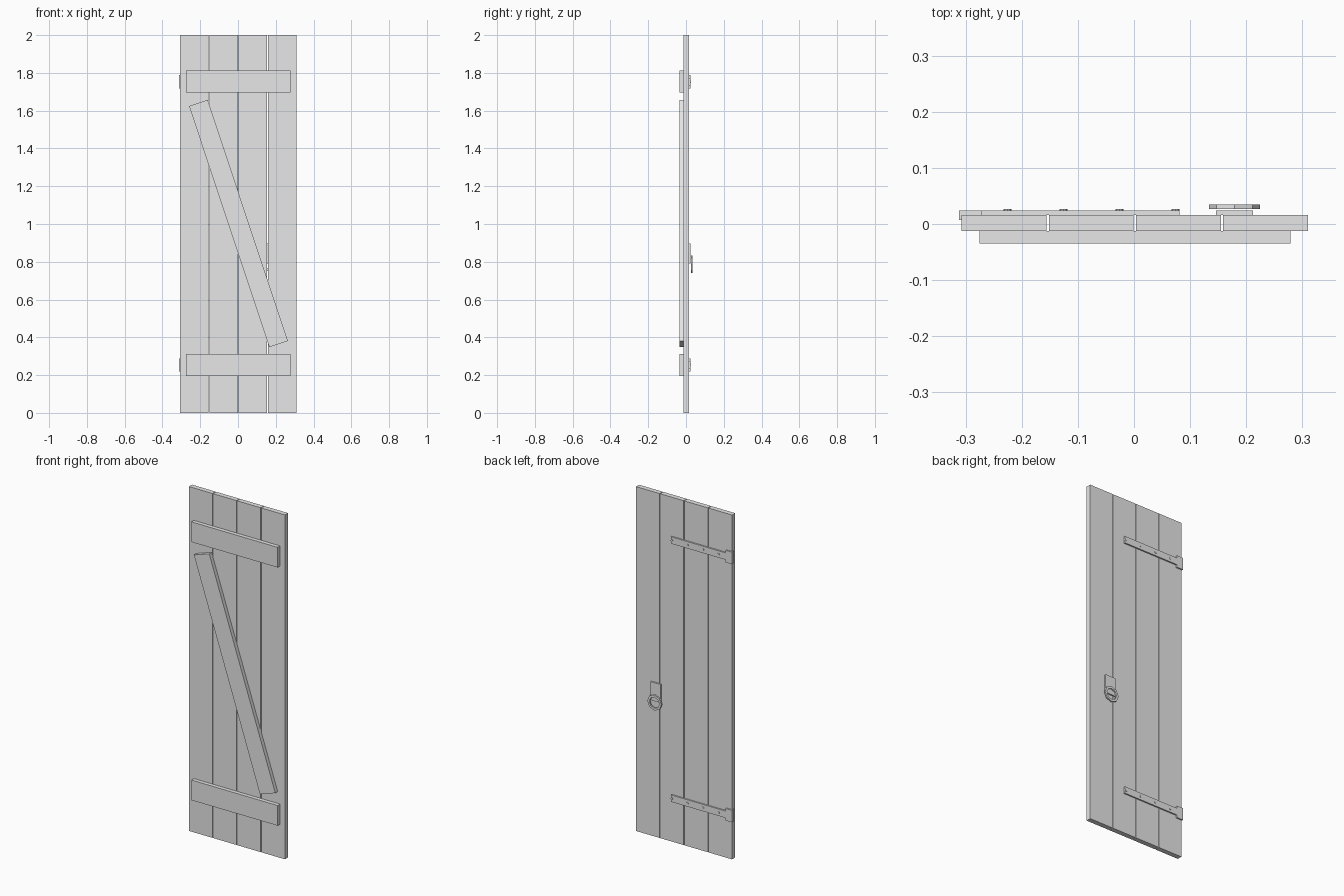
import bpy, bmesh, math
from mathutils import Matrix, Vector

cube = bpy.data.objects.get("Cube")
if cube:
    bpy.data.objects.remove(cube, do_unlink=True)

# Single plain colour
grey = bpy.data.materials.new("plain_grey")
grey.use_nodes = True
colour = (0.8, 0.8, 0.8, 1)
grey.diffuse_color = colour
grey.node_tree.nodes["Principled BSDF"].inputs["Base Color"].default_value = colour


def finish(name, bm):
    bmesh.ops.recalc_face_normals(bm, faces=bm.faces)
    mesh = bpy.data.meshes.new(name)
    bm.to_mesh(mesh)
    bm.free()
    mesh.materials.append(grey)
    obj = bpy.data.objects.new(name, mesh)
    bpy.context.collection.objects.link(obj)
    return obj


def box(name, x, y, z, tilt=0):
    """Box from (min, max) pairs, optionally tilted about y through its centre."""
    centre = Vector([sum(p) / 2 for p in (x, y, z)])
    size = [p[1] - p[0] for p in (x, y, z)]
    bm = bmesh.new()
    bmesh.ops.create_cube(bm, size=1, matrix=Matrix.LocRotScale(None, None, size))
    obj = finish(name, bm)
    obj.location = centre
    obj.rotation_euler.y = tilt
    return obj


FRONT, BACK = -0.0125, 0.016      # plank faces
BRACE = (-0.035, FRONT)
STRAP = (BACK, 0.024)
LEFT, RIGHT, GAP = -0.307, 0.31, 0.004
hinge_heights = {"lower": 0.254, "upper": 1.7535}

# Four upright planks with narrow gaps
width = (RIGHT - LEFT - 3 * GAP) / 4
for i in range(4):
    x = LEFT + i * (width + GAP)
    box(f"plank_{i + 1}", (x, x + width), (FRONT, BACK), (0, 2))

# Diagonal brace on the front
box("diagonal_brace", (-0.0495, 0.0545), BRACE, (0.33, 1.675), -math.radians(18.4))

for level, z in hinge_heights.items():
    # Cross brace on the front
    box(f"{level}_cross_brace", (-0.275, 0.279), BRACE, (z - 0.0585, z + 0.0585))
    # Strap hinge on the back, with a knuckle wrapping the plank edge
    box(f"{level}_hinge_strap", (-0.272, 0.081), STRAP, (z - 0.02, z + 0.02))
    box(f"{level}_hinge_knuckle", (-0.312, -0.272), (0.007, 0.024), (z - 0.035, z + 0.035))
    # Rivets along the strap
    for i in range(4):
        bm = bmesh.new()
        bmesh.ops.create_cone(bm, cap_ends=True, segments=8, radius1=0.0068,
                              radius2=0.0068, depth=0.005,
                              matrix=Matrix.Rotation(math.pi / 2, 4, "X"))
        rivet = finish(f"{level}_hinge_rivet_{i + 1}", bm)
        rivet.location = (-0.2255 + i * 0.0998, 0.024, z)

# Handle plate
box("handle_plate", (0.146, 0.212), STRAP, (0.79, 0.897))

# Eight-sided pull ring, swept from a rectangular section
bm = bmesh.new()
section = [bm.verts.new((r, y, 0)) for r, y in
           ((0.032, 0.027), (0.0455, 0.027), (0.0455, 0.035), (0.032, 0.035))]
edges = [bm.edges.new((section[i], section[(i + 1) % 4])) for i in range(4)]
bmesh.ops.spin(bm, geom=section + edges, cent=(0, 0, 0), axis=(0, 1, 0),
               angle=math.tau, steps=8)
bmesh.ops.remove_doubles(bm, verts=bm.verts, dist=0.0001)
ring = finish("pull_ring", bm)
ring.location = (0.179, 0, 0.787)
